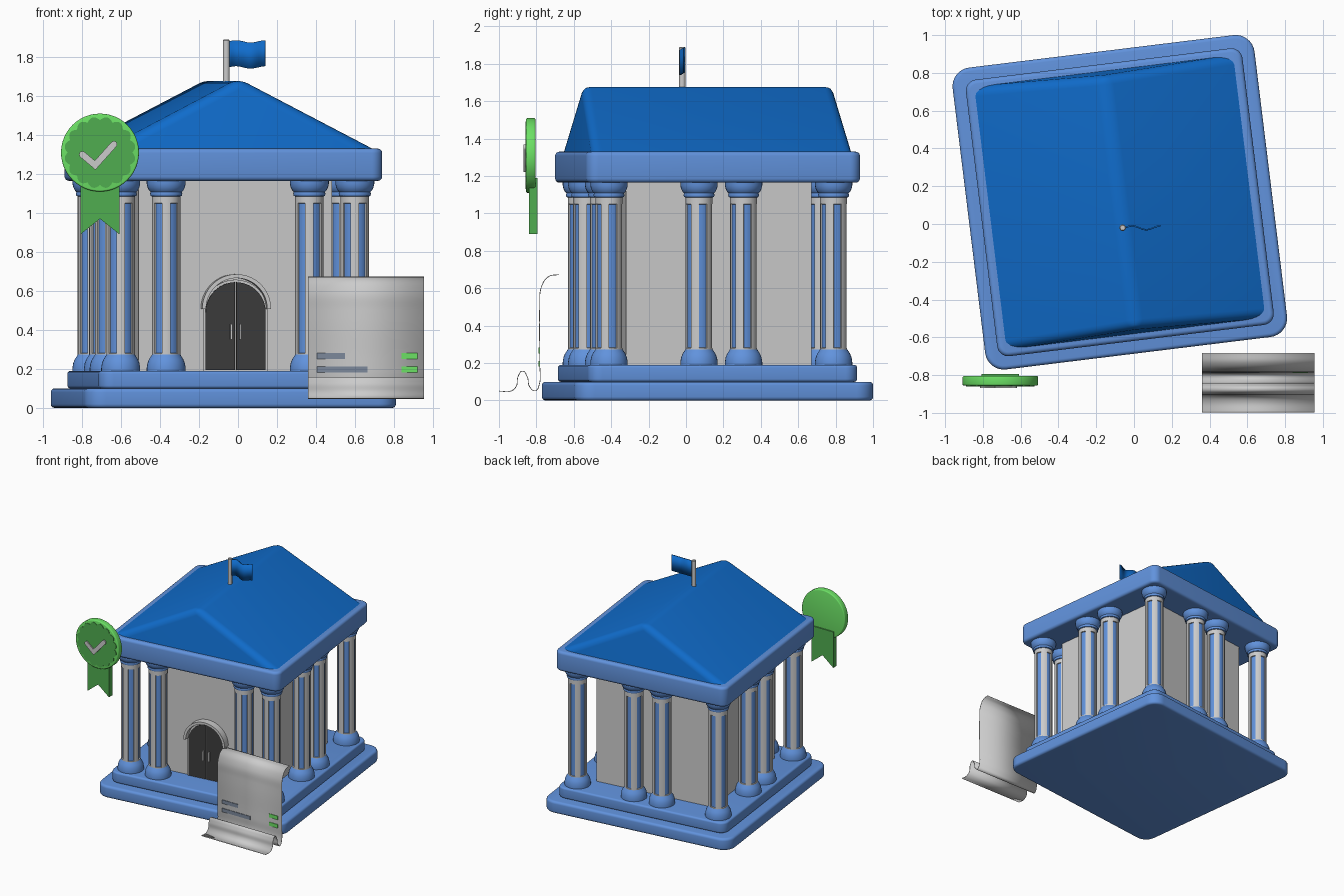
import bpy, bmesh, math
from mathutils import Matrix, Vector

if "Cube" in bpy.data.objects:
    bpy.data.objects.remove(bpy.data.objects["Cube"])

BUILDING = Matrix.Translation((-0.075, 0.115, 0)) @ Matrix.Rotation(math.radians(7), 4, 'Z')
WORLD = Matrix.Identity(4)


def material(name, rgb):
    m = bpy.data.materials.new(name)
    m.diffuse_color = (*rgb, 1)
    m.use_nodes = True
    m.node_tree.nodes["Principled BSDF"].inputs["Base Color"].default_value = m.diffuse_color
    return m


BLUE = material("stone_blue", (0.12, 0.29, 0.72))
ROOF = material("roof_blue", (0.005, 0.15, 0.6))
GREEN = material("bright_green", (0.15, 0.75, 0.13))
DARK_GREEN = material("dark_green", (0.08, 0.42, 0.08))
DARK = material("door_dark", (0.045, 0.045, 0.045))
SLATE = material("slate", (0.2, 0.25, 0.33))


def add(name, mesh, matrix=WORLD):
    ob = bpy.data.objects.new(name, mesh)
    ob.matrix_world = matrix
    bpy.context.collection.objects.link(ob)
    return ob


def to_mesh(name, bm, *mats):
    bmesh.ops.recalc_face_normals(bm, faces=bm.faces)
    me = bpy.data.meshes.new(name)
    bm.to_mesh(me)
    bm.free()
    for m in mats:
        if m:
            me.materials.append(m)
    return me


def bevel(bm, edges, offset, segments):
    bmesh.ops.bevel(bm, geom=list(edges), offset=offset, segments=segments,
                    profile=0.5, affect='EDGES')


def slab(name, side, z0, z1, corner, edge):
    bm = bmesh.new()
    bmesh.ops.create_cube(bm, size=1, matrix=Matrix.Translation((0, 0, (z0 + z1) / 2))
                          @ Matrix.Diagonal((side, side, z1 - z0, 1)))
    bevel(bm, [e for e in bm.edges if abs(e.verts[0].co.z - e.verts[1].co.z) > 0.01], corner, 8)
    bevel(bm, [e for e in bm.edges if abs(e.verts[0].co.z - e.verts[1].co.z) < 1e-5], edge, 4)
    add(name, to_mesh(name, bm, BLUE), BUILDING)


def prism(name, pts, y0, y1, mat=None, matrix=WORLD, soft=0):
    """Outline in x,z pushed from y0 (front) to y1 (back)."""
    bm = bmesh.new()
    f = bm.faces.new([bm.verts.new((x, y0, z)) for x, z in pts])
    new = bmesh.ops.extrude_face_region(bm, geom=[f], use_keep_orig=True)["geom"]
    bmesh.ops.translate(bm, verts=[v for v in new if isinstance(v, bmesh.types.BMVert)],
                        vec=(0, y1 - y0, 0))
    if soft:
        bevel(bm, [e for e in bm.edges if abs(e.verts[0].co.y - e.verts[1].co.y) < 1e-6], soft, 3)
    return add(name, to_mesh(name, bm, mat), matrix)


def arc(cx, cz, r, a0, a1, n):
    return [(cx + r * math.cos(math.radians(a0 + (a1 - a0) * i / n)),
             cz + r * math.sin(math.radians(a0 + (a1 - a0) * i / n))) for i in range(n + 1)]


def box(name, x0, x1, z0, z1, y0, y1, mat=None, matrix=WORLD):
    return prism(name, [(x0, z0), (x1, z0), (x1, z1), (x0, z1)], y0, y1, mat, matrix)


def lathe(name, profile, mat):
    bm = bmesh.new()
    vs = [bm.verts.new((r, 0, z)) for r, z in profile]
    es = [bm.edges.new(p) for p in zip(vs, vs[1:])]
    bmesh.ops.spin(bm, geom=vs + es, cent=(0, 0, 0), axis=(0, 0, 1), angle=2 * math.pi, steps=32)
    bmesh.ops.remove_doubles(bm, verts=bm.verts, dist=1e-5)
    return to_mesh(name, bm, mat)


def fluted_shaft(z0, z1, r=0.073, seg=30):
    """Grey cylinder whose blue flutes are inset bands of faces."""
    bm = bmesh.new()
    rings = [[bm.verts.new((r * math.cos(2 * math.pi * (i - 1.5) / seg),
                            r * math.sin(2 * math.pi * (i - 1.5) / seg), z)) for i in range(seg)]
             for z in (z0, z0 + 0.03, z1 - 0.05, z1)]
    flutes = [[] for _ in range(5)]
    for k in range(3):
        for i in range(seg):
            j = (i + 1) % seg
            f = bm.faces.new((rings[k][i], rings[k][j], rings[k + 1][j], rings[k + 1][i]))
            if k == 1 and i % 6 < 3:
                flutes[i // 6].append(f)
    bm.normal_update()
    for faces in flutes:
        bmesh.ops.inset_region(bm, faces=faces, thickness=0.002, depth=-0.008, use_even_offset=True)
        for f in faces:
            f.material_index = 1
    me = bpy.data.meshes.new("column_shaft")
    bm.to_mesh(me)
    bm.free()
    grey = material("stone_grey", (0.8, 0.8, 0.8))
    me.materials.append(grey)
    me.materials.append(BLUE)
    return me


# Steps, hall and entablature
slab("lower_step", 1.61, 0.0, 0.10, 0.10, 0.02)
slab("upper_step", 1.45, 0.10, 0.19, 0.07, 0.015)
box("hall", -0.5, 0.5, 0.18, 1.18, -0.5, 0.5, None, BUILDING)
slab("entablature", 1.475, 1.165, 1.33, 0.06, 0.022)

# Roof with soft ridge and nearly upright gable ends
bm = bmesh.new()
b = [bm.verts.new((x, y, 1.325)) for x, y in ((-.7, -.7), (.7, -.7), (.7, .7), (-.7, .7))]
t = [bm.verts.new((0, y, 1.69)) for y in (-.675, .675)]
for f in ((b[3], b[2], b[1], b[0]), (b[0], b[1], t[0]), (b[2], b[3], t[1]),
          (b[1], b[2], t[1], t[0]), (b[3], b[0], t[0], t[1])):
    bm.faces.new(f)
bevel(bm, [e for e in bm.edges if max(v.co.z for v in e.verts) > 1.5], 0.05, 5)
add("roof", to_mesh("roof", bm, ROOF), BUILDING)

# Columns: four corners, wide pair in front, close pairs on the other sides
shaft = fluted_shaft(0.25, 1.10)
foot = lathe("column_base", [(0, .188), (.1, .188), (.1, .205), (.096, .23), (.088, .25),
                             (.078, .265), (.072, .275)], BLUE)
cap = lathe("column_capital", [(.072, 1.085), (.08, 1.088), (.083, 1.098), (.08, 1.108), (.088, 1.116),
                               (.096, 1.132), (.1, 1.15), (.1, 1.17), (0, 1.17)], BLUE)
D = 0.605
spots = [(sx * D, sy * D) for sx in (-1, 1) for sy in (-1, 1)]
for s in (-1, 1):
    spots += [(s * 0.37, -D), (s * 0.12, D), (-D, s * 0.12), (D, s * 0.12)]
for x, y in spots:
    place = BUILDING @ Matrix.Translation((x, y, 0)) @ Matrix.Rotation(math.radians(-61), 4, 'Z')
    for me in (shaft, foot, cap):
        add(me.name, me, place)

# Arched double door with hood
prism("door_frame", [(-.168, .19), (.168, .19)] + arc(0, .49, .168, 0, 180, 28), -.512, -.49, None, BUILDING)
for s in (-1, 1):
    leaf = [(.003, .195), (.155, .195)] + arc(0, .49, .155, 0, 89, 14)
    prism("door_leaf", [(s * x, z) for x, z in leaf], -.52, -.50, DARK, BUILDING)
    box("door_handle", s * .024 - .005, s * .024 + .005, .35, .43, -.535, -.515, None, BUILDING)
prism("door_hood", arc(0, .508, .178, 0, 180, 32) + arc(0, .508, .158, 180, 0, 32),
      -.56, -.495, None, BUILDING)

# Flagpole and waving flag
px, py = -0.06, -0.02
add("flagpole", lathe("flagpole", [(0, 1.64), (.017, 1.64), (.017, 1.885), (.013, 1.89), (0, 1.89)], None),
    Matrix.Translation((px, py, 0)))
bm = bmesh.new()
n, prev = 20, None
for i in range(n + 1):
    u = i / n
    wave = math.sin(u * 2 * math.pi * 1.25)
    x, y = px + 0.012 + 0.188 * u, py + 0.010 * wave
    pair = [bm.verts.new((x, y, z + 0.006 * wave)) for z in (1.747, 1.88)]
    if prev:
        bm.faces.new((prev[0], pair[0], pair[1], prev[1]))
    prev = pair
flag = add("flag", to_mesh("flag", bm, ROOF))
mod = flag.modifiers.new("thickness", 'SOLIDIFY')
mod.thickness, mod.offset = 0.008, 0

# Award rosette: ribbon, rim disc, scalloped face and tick
mx, mz = -0.708, 1.31
prism("rosette_ribbon", [(mx - .1, 1.19), (mx - .1, .89), (mx, .97), (mx + .1, .89), (mx + .1, 1.19)],
      -.84, -.795, DARK_GREEN)
prism("rosette_disc", arc(mx, mz, .2, 0, 352.5, 47), -.855, -.805, GREEN, soft=0.008)
scallop = []
for i in range(128):
    a = 2 * math.pi * i / 128
    r = 0.166 + 0.018 * abs(math.sin(8 * a))
    scallop.append((mx + r * math.cos(a), mz + r * math.sin(a)))
prism("rosette_face", scallop, -.859, -.85, DARK_GREEN)
p = [Vector((-.798, 1.300)), Vector((-.733, 1.245)), Vector((-.637, 1.352))]
w = 0.017
d0, d1 = (p[1] - p[0]).normalized(), (p[2] - p[1]).normalized()
n0, n1 = Vector((-d0.y, d0.x)) * w, Vector((-d1.y, d1.x)) * w
miter = (n0 + n1) * (w * w / (w * w + n0.dot(n1)))
a0, a1 = (math.degrees(math.atan2(v.y, v.x)) for v in (n0, n1))
tick = arc(*p[0], w, a0, a0 + 180, 8) + [tuple(p[1] - miter)] \
    + arc(*p[2], w, a1 - 180, a1, 8) + [tuple(p[1] + miter)]
prism("rosette_tick", tick, -.868, -.855)

# Receipt sheet: side profile (y, z) smoothed and extruded across x
cu = bpy.data.curves.new("receipt", 'CURVE')
cu.dimensions, cu.extrude, cu.resolution_u = '2D', 0.298, 8
cu.fill_mode = 'BOTH'
profile = [(-.682, .673), (-.735, .662), (-.772, .61), (-.782, .5), (-.782, .2), (-.786, .08), (-.805, .052),
           (-.835, .072), (-.85, .13), (-.874, .157), (-.897, .13), (-.908, .075), (-.935, .051), (-.999, .05)]
sp = cu.splines.new('BEZIER')
sp.bezier_points.add(len(profile) - 1)
for bp, (y, z) in zip(sp.bezier_points, profile):
    bp.co = (y, z, 0)
    bp.handle_left_type = bp.handle_right_type = 'AUTO'
sheet = add("receipt", cu, Matrix(((0, 0, 1, .657), (1, 0, 0, 0), (0, 1, 0, 0), (0, 0, 0, 1))))
bpy.context.view_layer.objects.active = sheet
sheet.select_set(True)
bpy.ops.object.convert(target='MESH')
mod = bpy.context.object.modifiers.new("thickness", 'SOLIDIFY')
mod.thickness, mod.offset = 0.004, 0

# Printed entry bars
for x0, x1, z, m in ((.405, .55, .267, SLATE), (.405, .665, .197, SLATE),
                     (.84, .92, .267, GREEN), (.84, .92, .197, GREEN)):
    box("receipt_bar", x0, x1, z - .015, z + .015, -.788, -.780, m)

bpy.ops.object.select_all(action='SELECT')
bpy.ops.object.shade_smooth_by_angle(angle=math.radians(35))
